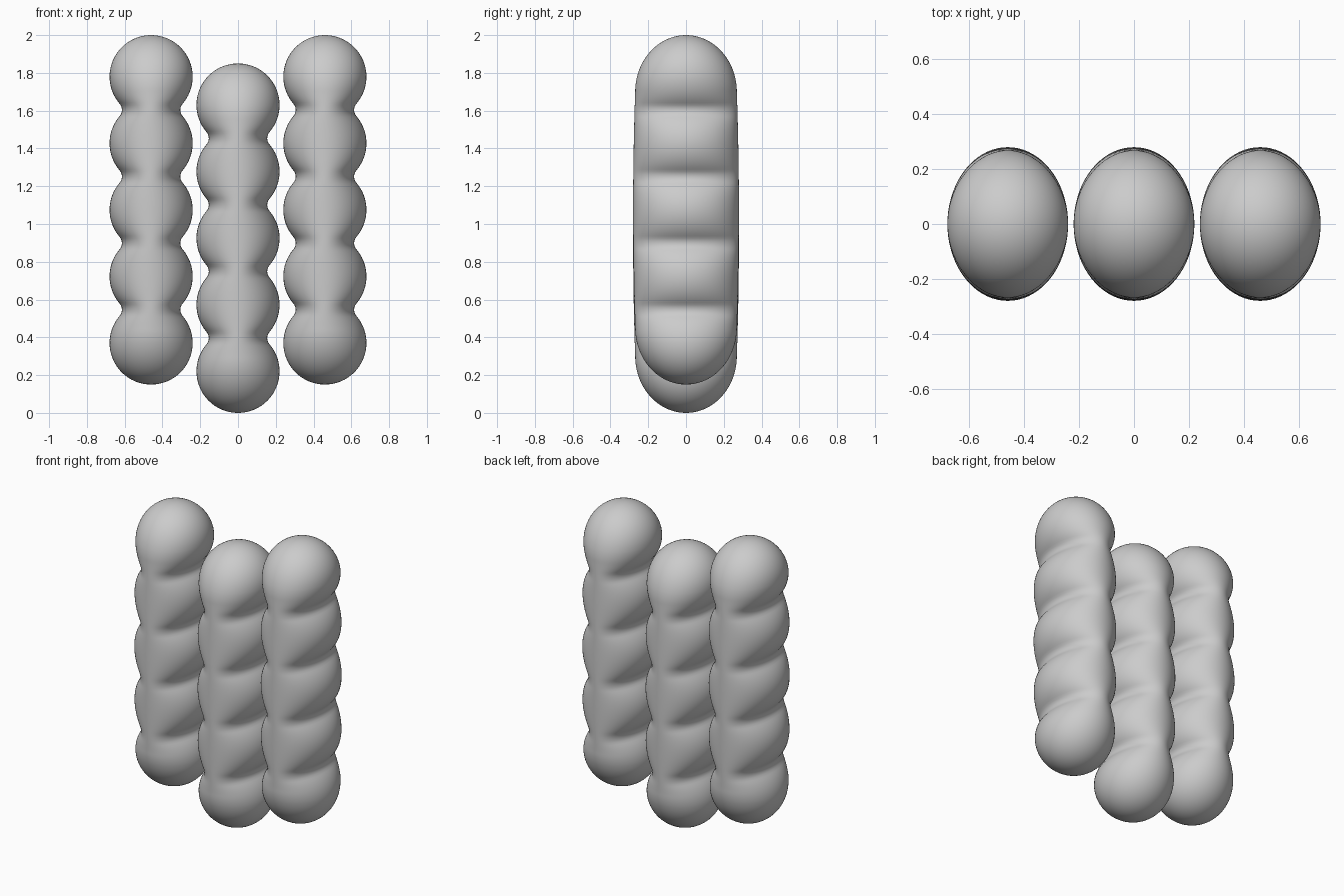
import bpy, bmesh, math

if "Cube" in bpy.data.objects:
    bpy.data.objects.remove(bpy.data.objects["Cube"])

R = 0.22          # bead radius seen from the front
STEP = 0.3525     # bead spacing
FILLET = 0.05     # blend radius at each neck
HEIGHT = 4 * STEP + 2 * R
SEG = 72


def half_width_x(z):
    """Beaded front profile: a row of circles with filleted necks."""
    i = min(4, max(0, round((z - R) / STEP)))
    d = z - (R + i * STEP)
    to_mid = STEP / 2 - abs(d)
    outer = (i == 0 and d < 0) or (i == 4 and d > 0)
    if not outer and to_mid < STEP / 2 * FILLET / (R + FILLET):
        cx = math.sqrt((R + FILLET) ** 2 - (STEP / 2) ** 2)
        return cx - math.sqrt(FILLET ** 2 - to_mid ** 2)
    return math.sqrt(max(0, R * R - d * d))


def half_width_y(z):
    """Smooth side profile: nearly straight with rounded ends."""
    u = abs(z - HEIGHT / 2)
    cap = 0.30
    start = HEIGHT / 2 - cap
    b = 0.28 - 0.011 * min(1, u / start) ** 2
    if u > start:
        b *= math.sqrt(max(0, 1 - ((u - start) / cap) ** 2))
    return b


def beaded_bar(name, x, z0):
    # ring heights, denser toward the rounded ends
    n = 16
    low = [R * (1 - math.cos(math.pi / 2 * k / n)) for k in range(1, n)]
    m = 112
    mid = [R + (HEIGHT - 2 * R) * k / m for k in range(m + 1)]
    heights = low + mid + [HEIGHT - z for z in reversed(low)]

    bm = bmesh.new()
    rings = []
    for z in heights:
        a, b = half_width_x(z), half_width_y(z)
        rings.append([bm.verts.new((a * math.cos(2 * math.pi * s / SEG),
                                    b * math.sin(2 * math.pi * s / SEG), z))
                      for s in range(SEG)])
    bottom = bm.verts.new((0, 0, 0))
    top = bm.verts.new((0, 0, HEIGHT))
    for s in range(SEG):
        t = (s + 1) % SEG
        for r0, r1 in zip(rings, rings[1:]):
            bm.faces.new((r0[s], r0[t], r1[t], r1[s]))
        bm.faces.new((bottom, rings[0][t], rings[0][s]))
        bm.faces.new((top, rings[-1][s], rings[-1][t]))
    for f in bm.faces:
        f.smooth = True
    mesh = bpy.data.meshes.new(name)
    bm.to_mesh(mesh)
    bm.free()
    ob = bpy.data.objects.new(name, mesh)
    ob.location = (x, 0, z0)
    bpy.context.collection.objects.link(ob)


# three bars, the middle one set lower
beaded_bar("left_beaded_bar", -0.46, 0.15)
beaded_bar("middle_beaded_bar", 0.0, 0.0)
beaded_bar("right_beaded_bar", 0.46, 0.15)
